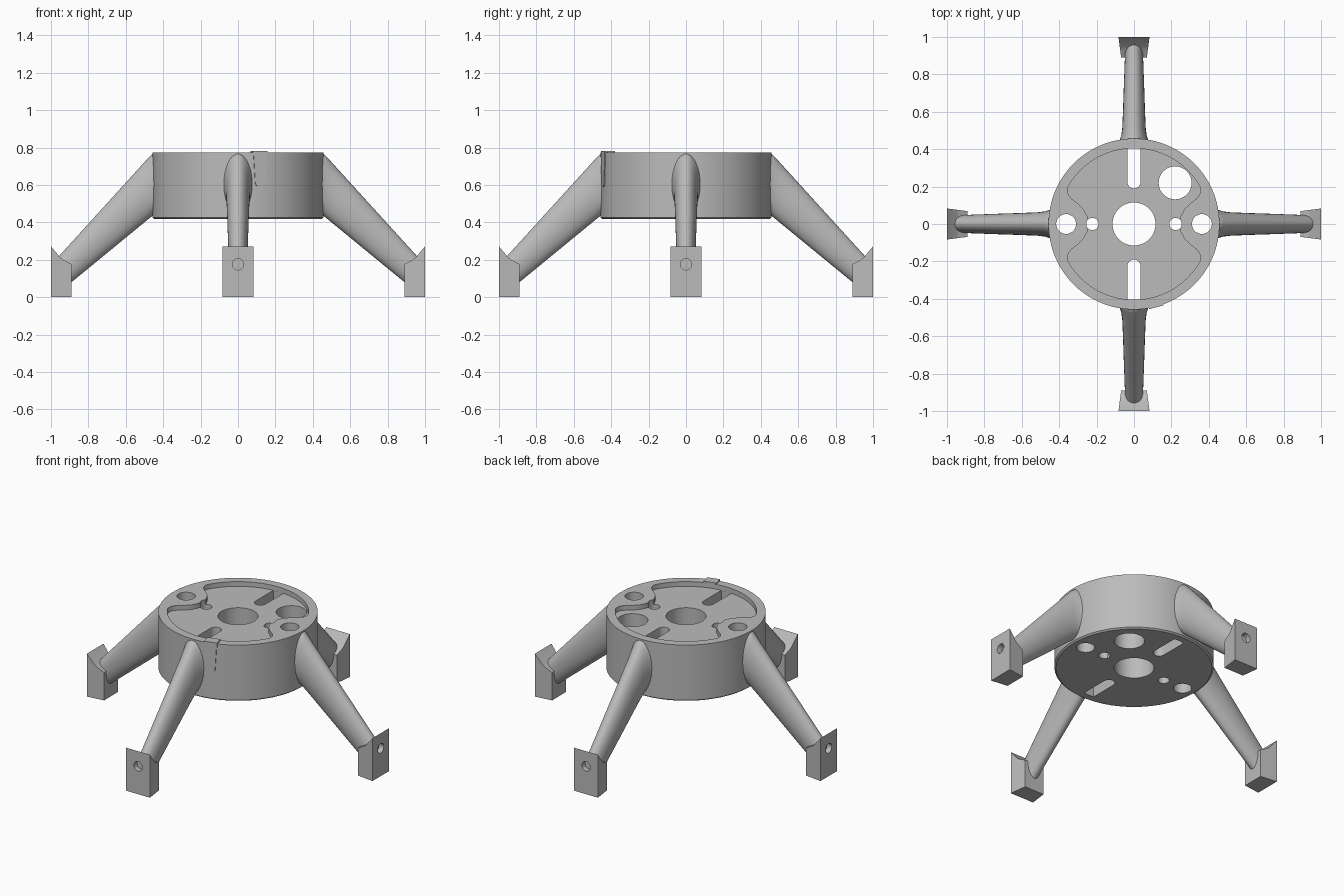
import bpy, bmesh
from math import sin, cos, pi, radians, sqrt
from mathutils import Matrix, Vector

cube = bpy.data.objects.get("Cube")
if cube:
    bpy.data.objects.remove(cube, do_unlink=True)

grey = bpy.data.materials.new("plain grey")
grey.use_nodes = True
grey.diffuse_color = (0.5, 0.5, 0.5, 1)
grey.node_tree.nodes["Principled BSDF"].inputs["Base Color"].default_value = (0.5, 0.5, 0.5, 1)


def loft(name, rings, turn=0.0):
    """Skin a list of equal-length point rings, cap both ends, turn about z."""
    bm = bmesh.new()
    loops = [[bm.verts.new(p) for p in ring] for ring in rings]
    n = len(loops[0])
    for a, b in zip(loops, loops[1:]):
        for i in range(n):
            j = (i + 1) % n
            bm.faces.new((a[i], a[j], b[j], b[i]))
    bm.faces.new(loops[0])
    bm.faces.new(loops[-1])
    bmesh.ops.recalc_face_normals(bm, faces=bm.faces)
    bm.transform(Matrix.Rotation(turn, 4, "Z"))
    mesh = bpy.data.meshes.new(name)
    bm.to_mesh(mesh)
    bm.free()
    mesh.materials.append(grey)
    ob = bpy.data.objects.new(name, mesh)
    bpy.context.collection.objects.link(ob)
    return ob


def circle(r, x=0, y=0, n=48):
    return [(x + r * cos(2 * pi * i / n), y + r * sin(2 * pi * i / n)) for i in range(n)]


def prism(name, outline, z0, z1):
    return loft(name, [[(x, y, z) for x, y in outline] for z in (z0, z1)])


def cut(target, cutter):
    cutter.hide_render = True
    mod = target.modifiers.new("cut", "BOOLEAN")
    mod.operation, mod.solver, mod.object = "DIFFERENCE", "EXACT", cutter
    bpy.context.view_layer.objects.active = target
    bpy.ops.object.modifier_apply(modifier=mod.name)
    bpy.data.objects.remove(cutter, do_unlink=True)


def smooth(ob, angle=30):
    bpy.ops.object.select_all(action="DESELECT")
    ob.select_set(True)
    bpy.context.view_layer.objects.active = ob
    bpy.ops.object.shade_smooth_by_angle(angle=radians(angle))


# Hub drum with a small lower chamfer
TOP, BOTTOM, R = 0.775, 0.418, 0.457
hub = loft("hub", [[(x, y, z) for x, y in circle(r, n=96)]
                   for r, z in ((R - 0.01, BOTTOM), (R, BOTTOM + 0.008), (R, TOP))])

# Shallow pocket: a circle pinched around the two side bosses
arc = [(0.405 * cos(radians(a)), 0.405 * sin(radians(a))) for a in range(90, 29, -4)]
pinch = [(0.357, 0.18), (0.35, 0.155), (0.33, 0.132), (0.3, 0.11),
         (0.27, 0.08), (0.25, 0.042), (0.244, 0)]
quarter = arc + pinch
right = quarter + [(x, -y) for x, y in quarter[-2::-1]]
pocket = right + [(-x, y) for x, y in right[-2:0:-1]]
cut(hub, prism("pocket_cutter", pocket, TOP - 0.03, TOP + 0.1))

# Through holes: centre, offset, and mirrored pairs
holes = [(0.115, 0, 0), (0.088, 0.22, 0.22)]
for s in (-1, 1):
    holes += [(0.053, s * 0.363, 0), (0.033, s * 0.222, 0)]
for r, x, y in holes:
    cut(hub, prism("hole_cutter", circle(r, x, y), 0.3, 0.9))

# Slots rounded at the inner end
w = 0.035
for s in (-1, 1):
    slot = [(w * cos(pi + pi * i / 12), s * (0.225 + w * sin(pi + pi * i / 12))) for i in range(13)]
    slot += [(w, s * 0.404), (-w, s * 0.404)]
    cut(hub, prism("slot_cutter", slot, 0.3, 0.9))
smooth(hub)

# Index tab: tapered plate on the wall with a small cap over the rim
turn = radians(15)
tab = [(0.037, TOP), (-0.037, TOP)]
tab += [(0.028 * cos(pi + pi * i / 10), 0.615 + 0.026 * sin(pi + pi * i / 10)) for i in range(11)]
smooth(loft("index_tab", [[(u, -r, z) for u, z in tab] for r in (0.43, 0.461)], turn))
cap = [(-0.04, -0.461), (0.04, -0.461), (0.04, -0.405), (-0.04, -0.405)]
loft("index_tab_cap", [[(x, y, z) for x, y in cap] for z in (TOP - 0.02, TOP + 0.008)], turn)


def leg_ring(r, half):
    """Upright oval section of a leg at distance r from the centre."""
    top = min(0.768, 0.772 - 1.1 * (r - 0.455))
    low = max(0.43, 0.425 - 0.82 * (r - 0.47)) if r < 0.47 else 0.425 - 0.82 * (r - 0.47)
    mid, tall = (top + low) / 2, (top - low) / 2
    return [(half * cos(2 * pi * i / 40), -r, mid + tall * sin(2 * pi * i / 40)) for i in range(40)]


# Legs flare into the hub; feet are wedge blocks with a screw hole
names = ("front", "left", "back", "right")
leg_shape = [(0.42, 0.088), (0.44, 0.081), (0.455, 0.074), (0.475, 0.068),
             (0.51, 0.063), (0.6, 0.059), (0.75, 0.054), (0.965, 0.046)]
foot_shape = [(1, 0), (1, 0.272), (0.95, 0.212), (0.935, 0.2), (0.89, 0.177), (0.89, 0)]
for k, side in enumerate(names):
    turn = k * pi / 2
    leg = loft(side + "_leg", [leg_ring(r, h) for r, h in leg_shape], turn)
    smooth(leg, 40)
    foot = loft(side + "_foot", [[(s * (0.083 - 0.13 * (1 - r)), -r, z) for r, z in foot_shape]
                                 for s in (-1, 1)], turn)
    drill = loft("drill_cutter", [[(x, -r, z) for x, z in circle(0.03, 0, 0.176, 24)]
                                  for r in (0.967, 1.1)], turn)
    cut(foot, drill)
    smooth(foot)
